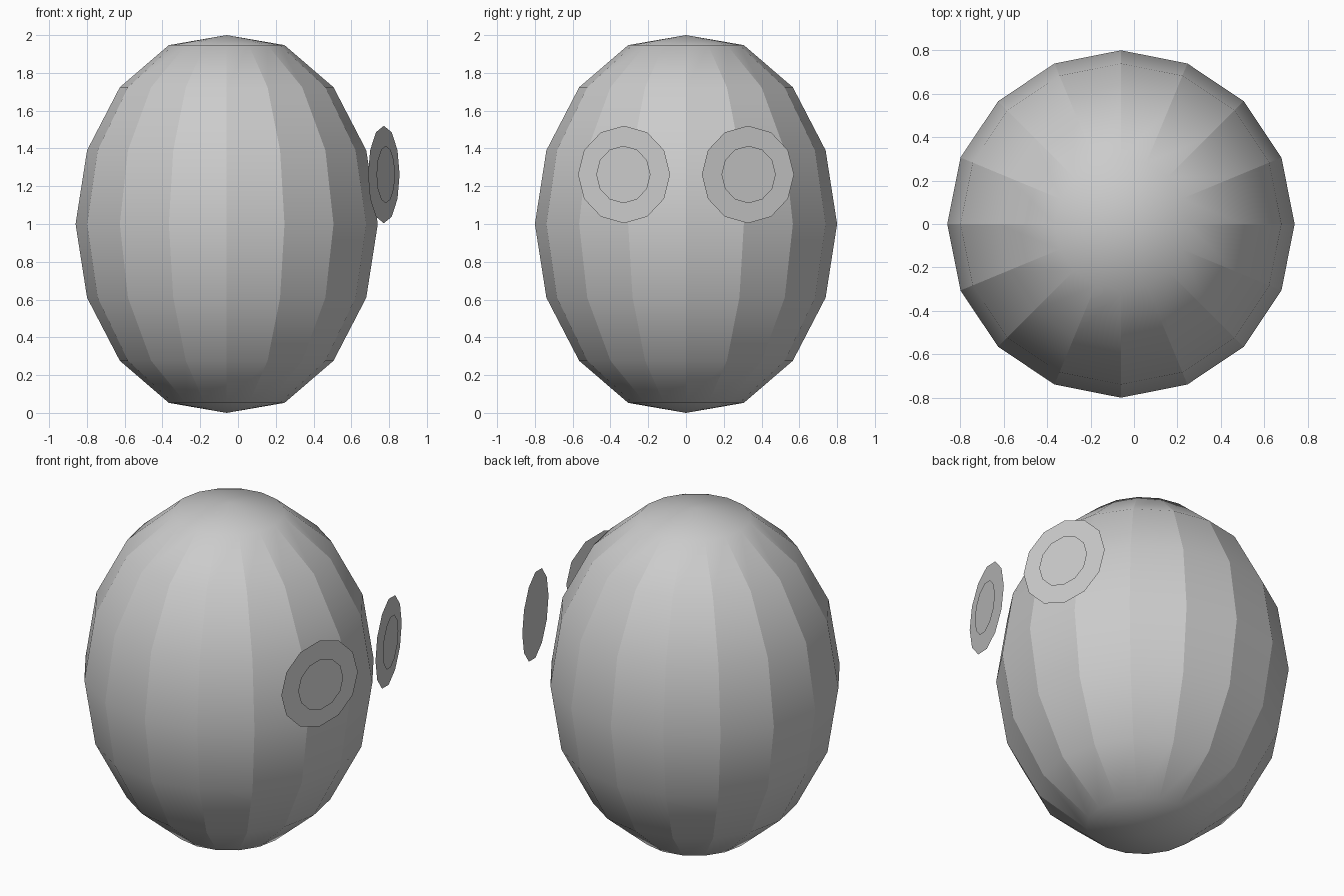
import bpy, bmesh
from math import radians, pi, sin, cos
from mathutils import Matrix, Vector

if "Cube" in bpy.data.objects:
    bpy.data.objects.remove(bpy.data.objects["Cube"])


def finish(bm, name):
    mesh = bpy.data.meshes.new(name)
    bm.to_mesh(mesh)
    bm.free()
    obj = bpy.data.objects.new(name, mesh)
    bpy.context.collection.objects.link(obj)
    return obj


# Egg body: 16 flat vertical strips, smooth from top to bottom
SIDES = 16
HEIGHTS = [0.053, 0.276, 0.61, 1.0, 1.39, 1.724, 1.947]
bm = bmesh.new()
rings = []
for i, z in enumerate(HEIGHTS):
    r = 0.8 * sin((i + 1) * pi / 8)
    rings.append([bm.verts.new((-0.06 + r * cos(2 * pi * k / SIDES),
                                r * sin(2 * pi * k / SIDES), z))
                  for k in range(SIDES)])
bottom = bm.verts.new((-0.06, 0, 0))
top = bm.verts.new((-0.06, 0, 2))
for k in range(SIDES):
    n = (k + 1) % SIDES
    bm.faces.new((bottom, rings[0][n], rings[0][k]))
    bm.faces.new((top, rings[-1][k], rings[-1][n]))
    for a, b in zip(rings, rings[1:]):
        bm.faces.new((a[k], a[n], b[n], b[k]))
for f in bm.faces:
    f.smooth = True
# Creases run along the vertical edges and fade out at the poles
for a, b in zip(rings, rings[1:]):
    for v, w in zip(a, b):
        bm.edges.get((v, w)).smooth = False
finish(bm, "egg_body")


# Eyes: thin flat discs angled outward, a smaller pupil just in front of each
def disc(name, radius, side, offset):
    turn = Matrix.Rotation(side * radians(18.9), 4, 'Z')
    centre = Vector((0.772, side * 0.328, 1.262)) + turn @ Vector((offset, 0, 0))
    bm = bmesh.new()
    bmesh.ops.create_circle(
        bm, cap_ends=True, segments=12, radius=radius,
        matrix=Matrix.Translation(centre) @ turn @ Matrix.Rotation(pi / 2, 4, 'Y'))
    finish(bm, name)


for side, label in ((-1, "front"), (1, "back")):
    disc("eye_white_" + label, 0.258, side, 0)
    disc("pupil_" + label, 0.152, side, 0.011)
